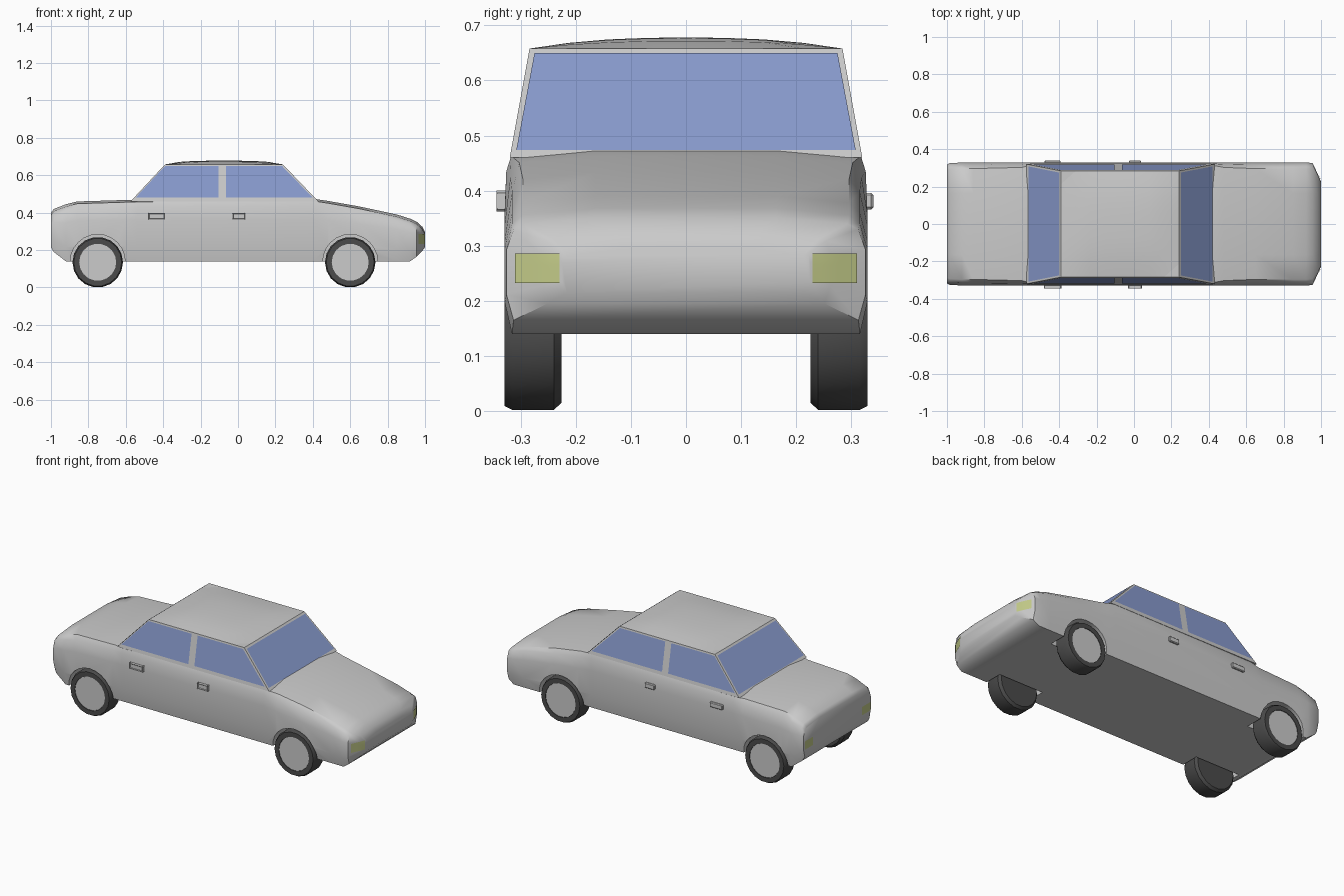
import bpy, bmesh, math
from mathutils import Vector
from mathutils.bvhtree import BVHTree

if "Cube" in bpy.data.objects:
    bpy.data.objects.remove(bpy.data.objects["Cube"])


def material(name, rgb):
    m = bpy.data.materials.new(name)
    m.diffuse_color = (*rgb, 1)
    m.use_nodes = True
    m.node_tree.nodes["Principled BSDF"].inputs["Base Color"].default_value = m.diffuse_color
    return m


GLASS = material("glass", (0.25, 0.33, 0.62))
LAMP = material("lamp", (0.55, 0.60, 0.25))
RUBBER = material("rubber", (0.07, 0.07, 0.07))


def finish(name, bm, mat=None, angle=35):
    bmesh.ops.recalc_face_normals(bm, faces=bm.faces)
    me = bpy.data.meshes.new(name)
    bm.to_mesh(me)
    bm.free()
    ob = bpy.data.objects.new(name, me)
    bpy.context.collection.objects.link(ob)
    if mat:
        me.materials.append(mat)
    if angle:
        smooth(ob, angle)
    return ob


def activate(ob):
    bpy.ops.object.select_all(action='DESELECT')
    ob.select_set(True)
    bpy.context.view_layer.objects.active = ob


def smooth(ob, angle):
    activate(ob)
    bpy.ops.object.shade_smooth_by_angle(angle=math.radians(angle))


def loft(rings, closed_caps=True):
    bm = bmesh.new()
    vs = [[bm.verts.new(p) for p in r] for r in rings]
    n = len(rings[0])
    for a, b in zip(vs, vs[1:]):
        for i in range(n):
            j = (i + 1) % n
            bm.faces.new((a[i], a[j], b[j], b[i]))
    if closed_caps:
        bm.faces.new(vs[0])
        bm.faces.new(vs[-1])
    return bm


def panel(name, corners, axis, sign, tree, mat, n=5, offset=0.003):
    """Thin panel: a quad in the side or end view, projected on a surface."""
    bm = bmesh.new()
    c = [Vector(p) for p in corners]
    d = Vector((-sign, 0, 0)) if axis == 'X' else Vector((0, -sign, 0))
    grid = []
    for i in range(n + 1):
        row = []
        for j in range(n + 1):
            p = c[0].lerp(c[1], i / n).lerp(c[3].lerp(c[2], i / n), j / n)
            o = Vector((0, p.x, p.y)) if axis == 'X' else Vector((p.x, 0, p.y))
            hit = tree.ray_cast(o - 3 * d, d)[0]
            row.append(bm.verts.new(hit - d * offset))
        grid.append(row)
    for i in range(n):
        for j in range(n):
            bm.faces.new((grid[i][j], grid[i + 1][j], grid[i + 1][j + 1], grid[i][j + 1]))
    ob = finish(name, bm, mat)
    # turn the panel outwards
    if ob.data.polygons[0].normal.dot(d) > 0:
        ob.data.flip_normals()


# Lower body: cross-sections (x, bottom, top, half width, shoulder)
stations = [(-1.0, .215, .40, .318, .90), (-.985, .19, .42, .325, .90),
            (-.92, .14, .445, .329, .90), (-.86, .14, .46, .329, .90),
            (-.60, .14, .468, .329, .92), (-.54, .14, .47, .329, .965),
            (.40, .14, .475, .329, .965), (.48, .14, .463, .329, .92),
            (.65, .14, .433, .329, .90), (.85, .14, .39, .329, .90),
            (.92, .14, .368, .329, .90), (.955, .165, .352, .326, .90),
            (.985, .195, .325, .262, .92), (1.0, .215, .295, .225, .95)]
rings = []
for x, zb, zt, w, s in stations:
    h = zt - zb
    half = [(.96 * w, zb), (w, zb + .25 * h), (w, zb + .68 * h),
            ((1 + s) / 2 * w + .003, zb + .88 * h), (s * w, zt - .012), (.5 * w, zt)]
    rings.append([(x, y, z) for y, z in half] + [(x, -y, z) for y, z in reversed(half)])
bm = loft(rings)
bmesh.ops.recalc_face_normals(bm, faces=bm.faces)
body_tree = BVHTree.FromBMesh(bm)
body = finish("body", bm, angle=None)

# Wheel arches cut into the body
for x in (-.75, .60):
    for s in (-1, 1):
        bpy.ops.mesh.primitive_cylinder_add(vertices=24, radius=.147, depth=.2,
                                            location=(x, s * .31, .137),
                                            rotation=(math.pi / 2, 0, 0))
        cutter = bpy.context.object
        cutter.hide_render = True
        mod = body.modifiers.new("arch", 'BOOLEAN')
        mod.operation, mod.object, mod.solver = 'DIFFERENCE', cutter, 'EXACT'
        activate(body)
        bpy.ops.object.modifier_apply(modifier=mod.name)
        bpy.data.objects.remove(cutter)
smooth(body, 40)

# Cabin
def rect(x0, x1, y, z):
    return [(x0, -y, z), (x1, -y, z), (x1, y, z), (x0, y, z)]


bm = loft([rect(-.575, .43, .32, .46), rect(-.39, .24, .284, .658)])
bmesh.ops.recalc_face_normals(bm, faces=bm.faces)
cabin_tree = BVHTree.FromBMesh(bm)
finish("cabin", bm)

# Gently crowned roof
bm = bmesh.new()
bmesh.ops.create_grid(bm, x_segments=8, y_segments=8, size=1)
for v in bm.verts:
    u, t = v.co.x, v.co.y
    v.co = (-.075 + .315 * u, .284 * t, .658 + .02 * (1 - u ** 4) * (1 - abs(t) ** 2.5))
finish("roof", bm)

# Windows
for s, side in ((-1, "right"), (1, "left")):
    panel(side + "_rear_window", [(-.548, .48), (-.105, .48), (-.105, .65), (-.39, .65)],
          'Y', s, cabin_tree, GLASS)
    panel(side + "_front_window", [(-.065, .48), (.40, .48), (.235, .65), (-.065, .65)],
          'Y', s, cabin_tree, GLASS)
for s, name in ((1, "windscreen"), (-1, "rear_screen")):
    panel(name, [(-.308, .474), (.308, .474), (.275, .65), (-.275, .65)],
          'X', s, cabin_tree, GLASS)

# Head and tail lamps
for s, end in ((1, "head"), (-1, "tail")):
    for t in (-1, 1):
        z0, z1 = (.232, .286) if s > 0 else (.26, .31)
        panel(end + "_lamp", [(t * .23, z0), (t * .31, z0), (t * .31, z1), (t * .23, z1)],
              'X', s, body_tree, LAMP)

# Wheels: turned tyre with a flat hub disc
tyre = [(.10, .226), (.122, .226), (.135, .24), (.135, .315), (.128, .329), (.10, .329), (.10, .322)]
N = 18
for x in (-.75, .60):
    for s in (-1, 1):
        def ring(r, y):
            return [(x + r * math.cos(2 * math.pi * k / N), s * y,
                     .135 + r * math.sin(2 * math.pi * k / N)) for k in range(N)]
        finish("tyre", loft([ring(r, y) for r, y in tyre]), RUBBER)
        finish("hub", loft([ring(.099, .30), ring(.099, .327)]))

# Door handles
for x in (-.435, .005):
    for s in (-1, 1):
        bm = bmesh.new()
        bmesh.ops.create_cube(bm, size=1)
        w = .085 if x < 0 else .065
        for v in bm.verts:
            v.co = (x + v.co.x * w, s * (.33 + v.co.y * .02), .381 + v.co.z * .03)
        bmesh.ops.bevel(bm, geom=bm.edges[:], offset=.004, segments=1, affect='EDGES')
        finish("door_handle", bm)
